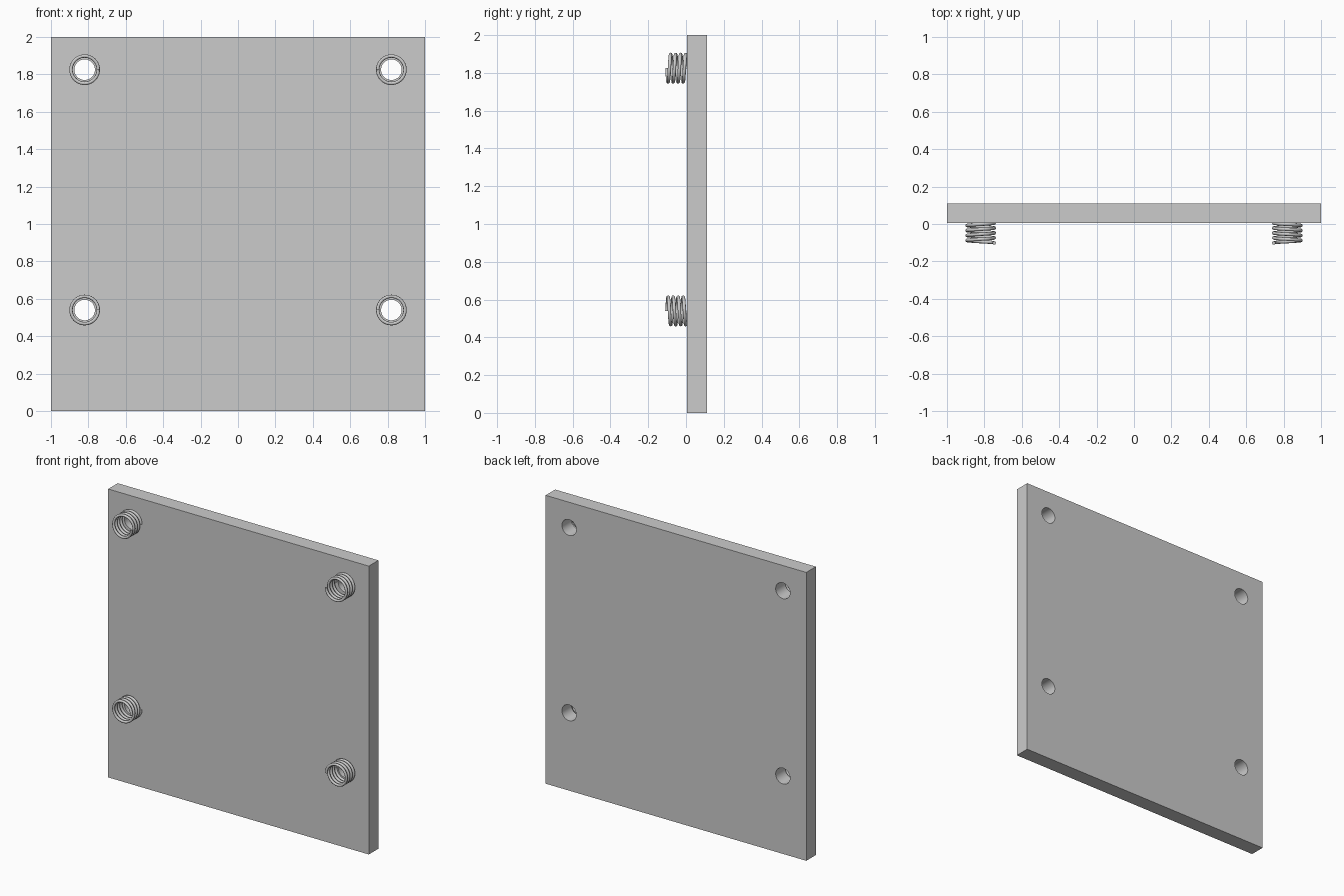
import bpy
import math

if "Cube" in bpy.data.objects:
    bpy.data.objects.remove(bpy.data.objects["Cube"])

HOLE_X, Z_LOW, Z_HIGH = 0.82, 0.54, 1.825   # hole / spring centres
FRONT, BACK = 0.005, 0.11                   # plate faces along y
HOLE_R, COIL_R, WIRE_R = 0.055, 0.073, 0.009
TURNS, STEPS = 4, 40

corners = [(sx, sz, sx * HOLE_X, Z_HIGH if sz > 0 else Z_LOW)
           for sx in (-1, 1) for sz in (-1, 1)]

# Square plate
bpy.ops.mesh.primitive_cube_add(size=1, location=(0, (FRONT + BACK) / 2, 1))
plate = bpy.context.object
plate.name = "plate"
plate.scale = (2, BACK - FRONT, 2)
bpy.ops.object.transform_apply(location=True, rotation=True, scale=True)

# Four drilled through-holes
for sx, sz, x, z in corners:
    bpy.ops.mesh.primitive_cylinder_add(
        vertices=48, radius=HOLE_R, depth=0.5,
        location=(x, 0.05, z), rotation=(math.pi / 2, 0, 0))
    cutter = bpy.context.object
    cutter.name = "hole_cutter"
    cutter.hide_render = True
    mod = plate.modifiers.new("hole", 'BOOLEAN')
    mod.operation = 'DIFFERENCE'
    mod.solver = 'EXACT'
    mod.object = cutter
    bpy.ops.object.select_all(action='DESELECT')
    plate.select_set(True)
    bpy.context.view_layer.objects.active = plate
    bpy.ops.object.modifier_apply(modifier=mod.name)
    bpy.data.objects.remove(cutter)
bpy.ops.object.shade_smooth_by_angle(angle=math.radians(30))


def spring(name, sx, sz, x, z):
    """Helical wire, mirrored so each free end faces the plate's middle."""
    curve = bpy.data.curves.new(name, 'CURVE')
    curve.dimensions = '3D'
    curve.bevel_depth = WIRE_R
    curve.bevel_resolution = 3
    curve.use_fill_caps = True
    line = curve.splines.new('POLY')
    count = TURNS * STEPS + 1
    line.points.add(count - 1)
    for i, p in enumerate(line.points):
        a = 2 * math.pi * i / STEPS
        y = -0.101 + 0.106 * i / (count - 1)
        p.co = (x - sx * COIL_R * math.cos(a), y,
                z - sz * COIL_R * math.sin(a), 1)
    obj = bpy.data.objects.new(name, curve)
    bpy.context.collection.objects.link(obj)
    bpy.ops.object.select_all(action='DESELECT')
    obj.select_set(True)
    bpy.context.view_layer.objects.active = obj
    bpy.ops.object.convert(target='MESH')
    bpy.ops.object.shade_smooth_by_angle(angle=math.radians(50))


# Coil springs on the front around each hole
for sx, sz, x, z in corners:
    side = "left" if sx < 0 else "right"
    level = "upper" if sz > 0 else "lower"
    spring(f"spring_{level}_{side}", sx, sz, x, z)
